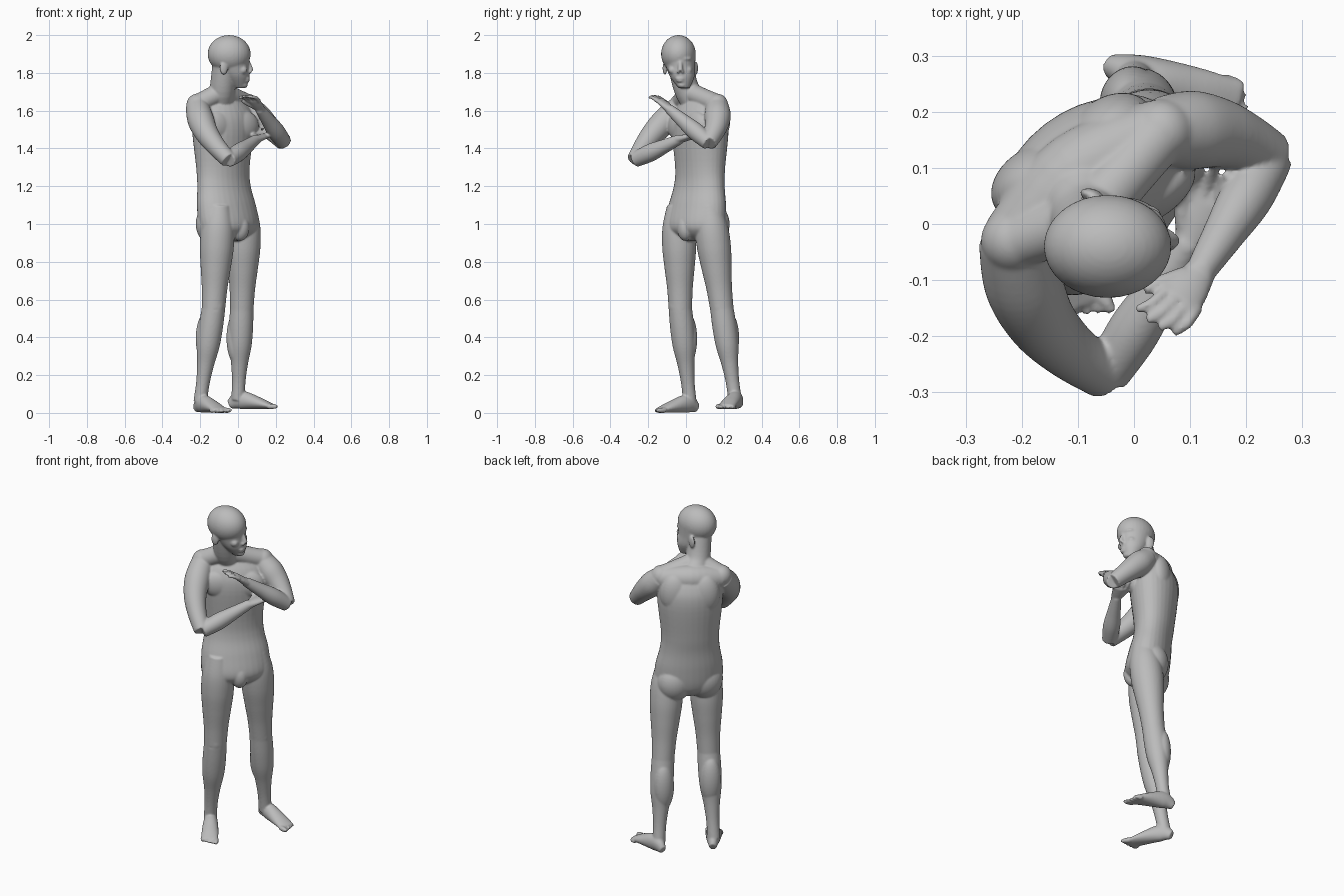
import bpy
import bmesh
from math import cos, sin, pi, radians
from mathutils import Vector, Matrix

default_cube = bpy.data.objects.get("Cube")
if default_cube:
    bpy.data.objects.remove(default_cube, do_unlink=True)

UP = Vector((0, 0, 1))
SIDES = 32
STEPS = 6
skin = bmesh.new()


def heading(degrees):
    """Horizontal unit vector."""
    return Vector((cos(radians(degrees)), sin(radians(degrees)), 0))


def spline(before, start, end, after, t):
    """Catmull-Rom blend between start and end."""
    return (start + (end - before) * (t / 2)
            + (before * 2 - start * 5 + end * 4 - after) * (t * t / 2)
            + ((start - end) * 3 + after - before) * (t * t * t / 2))


def loft(rings, side, side_end=None, flat=False):
    """Skin elliptical rings (centre, half width, half depth) along a smooth path."""
    side_end = side_end or side
    packed = [Vector((*centre, width, depth)) for centre, width, depth in rings]
    packed = [packed[0]] + packed + [packed[-1]]
    path = [spline(*packed[i:i + 4], k / STEPS)
            for i in range(len(packed) - 3) for k in range(STEPS)]
    path.append(packed[-1])
    centres = [Vector(ring[:3]) for ring in path]
    loops = []
    for i, ring in enumerate(path):
        ahead = centres[min(i + 1, len(path) - 1)]
        behind = centres[max(i - 1, 0)]
        along = UP if flat else (ahead - behind).normalized()
        across = side.lerp(side_end, i / (len(path) - 1))
        across = (across - along * across.dot(along)).normalized()
        outward = along.cross(across)
        width, depth = ring[3], ring[4]
        turns = [2 * pi * k / SIDES for k in range(SIDES)]
        loops.append([skin.verts.new(centres[i] + across * width * cos(angle)
                                     + outward * depth * sin(angle)) for angle in turns])
    for lower, upper in zip(loops, loops[1:]):
        for k in range(SIDES):
            skin.faces.new((lower[k - 1], lower[k], upper[k], upper[k - 1]))
    skin.faces.new(loops[0])
    skin.faces.new(loops[-1])


def tube(points, radii):
    """Round tube through the points."""
    side = UP.cross(points[-1] - points[0]).normalized()
    loft([(point, radius, radius) for point, radius in zip(points, radii)], side)


def limb(start, end, radii, bow=0):
    """Round limb with evenly spaced radii, bowed sideways."""
    side = UP.cross(end - start).normalized()
    share = [i / (len(radii) - 1) for i in range(len(radii))]
    tube([start.lerp(end, t) + side * bow * sin(pi * t) for t in share], radii)


def ball(centre, radii, turn=0):
    """Ellipsoid turned about the vertical."""
    place = (Matrix.Translation(centre) @ Matrix.Rotation(radians(turn), 4, "Z")
             @ Matrix.Diagonal((*radii, 1)))
    bmesh.ops.create_uvsphere(skin, u_segments=SIDES, v_segments=20, radius=1, matrix=place)


def hand(wrist, direction, side, curl):
    """Palm, four bent fingers and a thumb on the negative side."""
    loft([(wrist - direction * .02, .026, .022), (wrist + direction * .04, .037, .018),
          (wrist + direction * .08, .038, .014)], side)
    for i in range(4):
        offset = i - 1.5
        base = wrist + direction * .065 + side * offset * .021
        size = .08 - abs(offset) * .008
        bend = base + direction * size * .6 + side * offset * .003 + curl * .01
        tip = base + direction * size + side * offset * .005 + curl * .04
        tube([base, bend, tip], (.011, .01, .008))
    root = wrist + direction * .02 - side * .02
    joint = root + direction * .04 - side * .025 + curl * .01
    tip = joint + direction * .03 - side * .01 + curl * .01
    tube([root, joint, tip], (.017, .013, .009))


def foot(heel, angle, inner):
    """Foot with five toes, the big toe on the inner side."""
    along, across = heading(angle), heading(angle + 90) * inner
    loft([(heel + along * reach + UP * height, width, height) for reach, width, height in
          ((-.01, .02, .024), (.05, .037, .048), (.15, .046, .032), (.23, .046, .013))], across)
    for i in range(5):
        thick = .01 if i else .014
        root = heel + along * (.215 - i * .006) + across * (.036 - i * .019) + UP * thick
        limb(root, root + along * (.055 - i * .004), (thick, thick, thick * .6))


# Torso, twisting from the hips up to the chest
hip_line, chest_line = heading(49), heading(34)
hip_front, chest_front = heading(-41), heading(-56)
pelvis, chest = Vector((-.05, .05, 1)), Vector((-.08, .075, 1.5))


def spine(height):
    """Spine point, leaning back up to the waist."""
    lean = min(max((height - 1) * 4, 0), 1)
    point = pelvis.lerp(chest, lean)
    point.z = height
    return point


loft([(spine(height), width, depth) for height, width, depth in
      ((.91, .07, .05), (.95, .17, .1), (1, .19, .12), (1.1, .185, .115), (1.2, .165, .105),
       (1.3, .16, .11), (1.5, .18, .13), (1.6, .17, .11), (1.69, .06, .05))],
     hip_line, chest_line, flat=True)

# Chest muscles, shoulder blades, buttocks and groin
for mirror in (-1, 1):
    ball(chest + chest_line * mirror * .08 + chest_front * .08 + UP * .02, (.09, .045, .08), 34)
    ball(chest + chest_line * mirror * .08 - chest_front * .055 + UP * .05, (.085, .06, .12), 34)
    ball(pelvis + hip_line * mirror * .085 - hip_front * .035, (.1, .085, .11), 49)
ball(pelvis + hip_front * .08 - UP * .02, (.05, .045, .07))

# Legs and feet
thigh = (.06, .086, .09, .08, .068, .062)
shin = (.062, .064, .06, .045, .036, .036)
right_leg = (Vector((-.1, -.04, 1.1)), Vector((-.13, -.03, .55)), Vector((-.2, .02, .06)))
left_leg = (Vector((.035, .12, 1.1)), Vector((.02, .19, .55)), Vector((0, .26, .07)))
for (hip, knee, ankle), facing in ((right_leg, -50), (left_leg, -30)):
    limb(hip, knee, thigh)
    limb(knee, ankle, shin)
    ball(knee + heading(facing) * .03 + UP * .02, (.035, .038, .06), facing)
    ball(knee.lerp(ankle, .32) - heading(facing) * .026, (.05, .058, .14), facing)
foot(Vector((-.215, .05, 0)), -57, 1)
foot(Vector((-.035, .28, .02)), -18, -1)

# Arms: the right one folded across the belly, the left one raised to the chin
upper_arm = (.062, .07, .062, .052, .044)
forearm = (.04, .047, .037, .026)
right_arm = (Vector((-.215, -.03, 1.62)), Vector((-.05, -.27, 1.34)), Vector((.1, -.03, 1.45)))
left_arm = (Vector((.05, .165, 1.62)), Vector((.245, .12, 1.43)), Vector((.115, -.09, 1.61)))
for (shoulder, elbow, wrist), bow in ((right_arm, -.04), (left_arm, .02)):
    limb(shoulder, elbow, upper_arm, bow)
    limb(elbow, wrist, forearm)
    ball(shoulder + UP * .01, (.058, .058, .06))
hand(right_arm[-1], Vector((.4, .9, .2)).normalized(), heading(-25), UP * .8)
hand(left_arm[-1], Vector((-.4, -.6, .55)).normalized(), heading(-32), Vector((-.5, .1, -.5)))

# Shoulder girdle, sloping neck muscles and neck
nape = Vector((-.1, .09, 1.63))
throat = Vector((-.085, .01, 1.7))
tube([right_arm[0], nape, left_arm[0]], (.06, .075, .06))
for shoulder in (right_arm[0], left_arm[0]):
    limb(throat, shoulder + UP * .015, (.055, .052, .052))
tube([nape - UP * .02, throat, Vector((-.07, -.03, 1.84))], (.08, .068, .066))

# Head, turned to the left: skull and tapering jaw
crown = Vector((-.047, -.04, 1.9))
ball(crown, (.114, .092, .1))
loft([(Vector((x, y, height)), width, depth) for x, y, height, width, depth in
      ((.01, -.01, 1.72, .03, .032), (-.01, -.02, 1.78, .065, .07),
       (-.032, -.03, 1.84, .078, .09), (-.046, -.038, 1.9, .09, .111))], heading(90), flat=True)

# Face: nose, lips, chin, brows, eyes, cheeks, nostrils and ears
nose = Vector((.07, -.03, 1.81))
limb(nose + Vector((-.02, 0, .06)), nose, (.009, .012, .014))
ball(nose - Vector((.02, 0, .04)), (.014, .026, .008))
ball(nose - Vector((.022, 0, .053)), (.013, .022, .008))
ball(nose - Vector((.038, -.01, .073)), (.02, .026, .018))
for mirror in (-1, 1):
    ball(nose + Vector((-.028, .032 * mirror, .065)), (.014, .03, .01), 25 * mirror)
    ball(nose + Vector((-.032, .032 * mirror, .038)), (.011, .016, .008), 20 * mirror)
    ball(nose + Vector((-.045, .042 * mirror, .005)), (.025, .022, .022))
    ball(nose + Vector((-.005, .012 * mirror, -.004)), (.01, .008, .008))
    ball(nose + Vector((-.145, .082 * mirror, .015)), (.022, .011, .036), -15 * mirror)

# Fuse everything into one smooth skin
bmesh.ops.recalc_face_normals(skin, faces=skin.faces[:])
mesh = bpy.data.meshes.new("body")
skin.to_mesh(mesh)
skin.free()
body = bpy.data.objects.new("body", mesh)
bpy.context.scene.collection.objects.link(body)

fuse = body.modifiers.new("fuse", "REMESH")
fuse.mode = "VOXEL"
fuse.voxel_size = .005
fuse.use_smooth_shade = True
relax = body.modifiers.new("relax", "SMOOTH")
relax.factor = .5
relax.iterations = 8

grey = bpy.data.materials.new("plain grey")
grey.use_nodes = True
colour = (.5, .5, .5, 1)
grey.diffuse_color = colour
grey.node_tree.nodes["Principled BSDF"].inputs["Base Color"].default_value = colour
mesh.materials.append(grey)
